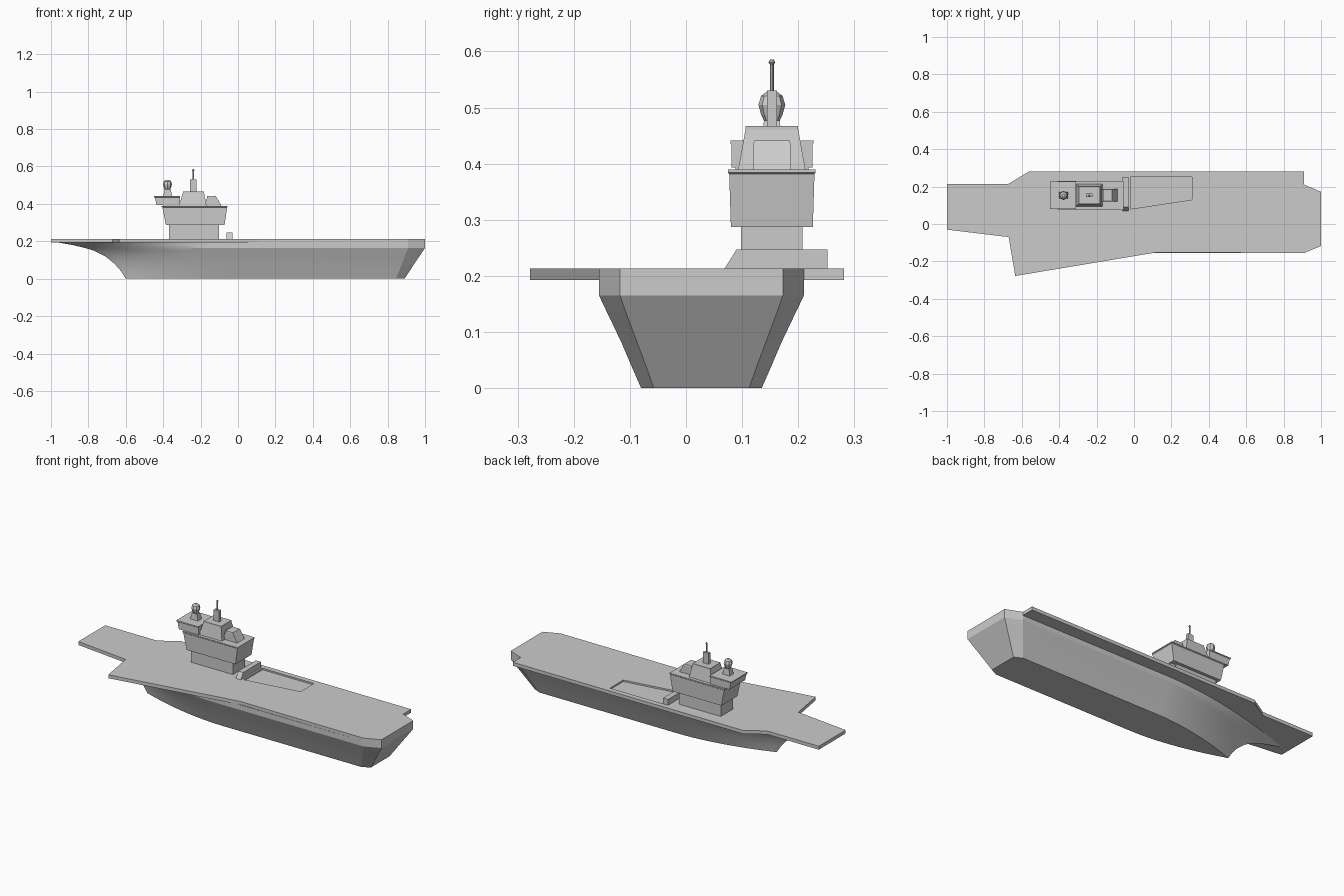
import bpy, bmesh, math

if "Cube" in bpy.data.objects:
    bpy.data.objects.remove(bpy.data.objects["Cube"])

YC = 0.0275   # hull centreline
YI = 0.153    # island centreline


def make(name, verts, faces):
    me = bpy.data.meshes.new(name)
    bm = bmesh.new()
    vs = [bm.verts.new(v) for v in verts]
    for f in faces:
        bm.faces.new([vs[i] for i in f])
    bmesh.ops.remove_doubles(bm, verts=bm.verts, dist=1e-5)
    bmesh.ops.recalc_face_normals(bm, faces=bm.faces)
    bm.to_mesh(me)
    bm.free()
    ob = bpy.data.objects.new(name, me)
    bpy.context.collection.objects.link(ob)
    return ob


def loft(name, rings):
    """Skin a stack of equal-sized closed rings and cap both ends."""
    n = len(rings[0])
    faces = [list(range(n)), [(len(rings) - 1) * n + i for i in range(n)]]
    for k in range(len(rings) - 1):
        for i in range(n):
            j = (i + 1) % n
            faces.append([k * n + i, k * n + j, (k + 1) * n + j, (k + 1) * n + i])
    return make(name, [v for r in rings for v in r], faces)


def stack(name, levels):
    """Rectangular tapered block; each level is x0, x1, y half-width, z."""
    return loft(name, [[(a, YI - h, z), (b, YI - h, z), (b, YI + h, z), (a, YI + h, z)]
                       for a, b, h, z in levels])


def turned(name, x, profile, sides):
    """Round part; the profile lists radius, z."""
    return loft(name, [[(x + r * math.cos(2 * math.pi * i / sides),
                         YI + r * math.sin(2 * math.pi * i / sides), z)
                        for i in range(sides)] for r, z in profile])


def prism(name, outline, z0, z1):
    return loft(name, [[(x, y, z) for x, y in outline] for z in (z0, z1)])


# Hull: levels are z, stem x, half-width, chamfer start x, transom x, transom half-width
levels = [(0.0, -0.60, 0.1075, 0.845, 0.89, 0.085),
          (0.04, -0.625, 0.125, 0.861, 0.917, 0.099),
          (0.08, -0.66, 0.142, 0.877, 0.943, 0.114),
          (0.12, -0.71, 0.161, 0.892, 0.970, 0.129),
          (0.15, -0.77, 0.1755, 0.904, 0.990, 0.140),
          (0.165, -0.82, 0.1825, 0.91, 1.0, 0.145),
          (0.18, -0.885, 0.1825, 0.91, 1.0, 0.145),
          (0.195, -0.97, 0.1825, 0.91, 1.0, 0.145)]
STEPS = 14
rings = []
for z, stem, hw, xc, xe, he in levels:
    side = []
    for i in range(1, STEPS + 1):
        t = i / STEPS
        side.append((stem + (-0.05 - stem) * t, hw * (1 - (1 - t) ** 1.8)))
    side += [(xc, hw), (xe, he)]
    rings.append([(stem, YC, z)] + [(x, YC - h, z) for x, h in side]
                 + [(x, YC + h, z) for x, h in reversed(side)])
hull = loft("hull", rings)
bpy.context.view_layer.objects.active = hull
hull.select_set(True)
bpy.ops.object.shade_smooth_by_angle(angle=math.radians(20))
hull.select_set(False)

# Flight deck with angled port sponson
deck = prism("flight_deck", [(-1, -0.03), (-0.67, -0.07), (-0.635, -0.278), (0.12, -0.152),
                             (0.91, -0.155), (1, -0.1175), (1, 0.1725), (0.91, 0.21),
                             (0.91, 0.282), (-0.56, 0.282), (-0.67, 0.215), (-1, 0.215)],
             0.193, 0.213)

# Shallow well in the deck beside the island
well = prism("well_cutter", [(-0.02, 0.08), (0.31, 0.13), (0.31, 0.252), (-0.02, 0.252)],
             0.204, 0.25)
well.hide_render = True
well.hide_set(True)
cut = deck.modifiers.new("well", "BOOLEAN")
cut.operation = "DIFFERENCE"
cut.object = well

# Low blast wall forward of the well
loft("blast_wall", [[(x, 0.068, 0.212), (x, 0.09, 0.247), (x, 0.252, 0.247), (x, 0.252, 0.212)]
                    for x in (-0.062, -0.03)])

# Island
stack("island_base", [(-0.368, -0.102, 0.055, 0.21), (-0.368, -0.102, 0.055, 0.29)])
stack("island_body", [(-0.385, -0.072, 0.073, 0.287), (-0.404, -0.058, 0.076, 0.382),
                      (-0.408, -0.055, 0.078, 0.384), (-0.408, -0.055, 0.078, 0.39)])
stack("aft_block", [(-0.435, -0.31, 0.072, 0.393), (-0.444, -0.31, 0.072, 0.434),
                    (-0.450, -0.31, 0.074, 0.436), (-0.450, -0.31, 0.074, 0.441)])
stack("aft_block_foot", [(-0.40, -0.31, 0.065, 0.388), (-0.40, -0.31, 0.065, 0.395)])
stack("upper_bridge", [(-0.315, -0.168, 0.06, 0.389), (-0.295, -0.182, 0.047, 0.461),
                       (-0.295, -0.182, 0.047, 0.467)])
stack("forward_block", [(-0.18, -0.088, 0.034, 0.389), (-0.165, -0.115, 0.033, 0.436),
                        (-0.165, -0.118, 0.031, 0.441)])

# Mast block, pole and tip
stack("mast_block", [(-0.256, -0.222, 0.009, 0.465), (-0.256, -0.222, 0.009, 0.53)])
turned("mast_pole", -0.239, [(0.0035, 0.525), (0.0035, 0.577), (0.006, 0.58),
                             (0.003, 0.586)], 8)

# Radar pedestal and faceted dome
stack("radar_pedestal", [(-0.40, -0.352, 0.018, 0.44), (-0.392, -0.36, 0.014, 0.477)])
turned("radar_dome", -0.377, [(0.012, 0.472), (0.019, 0.487), (0.024, 0.505),
                              (0.019, 0.521), (0.008, 0.529)], 8)
